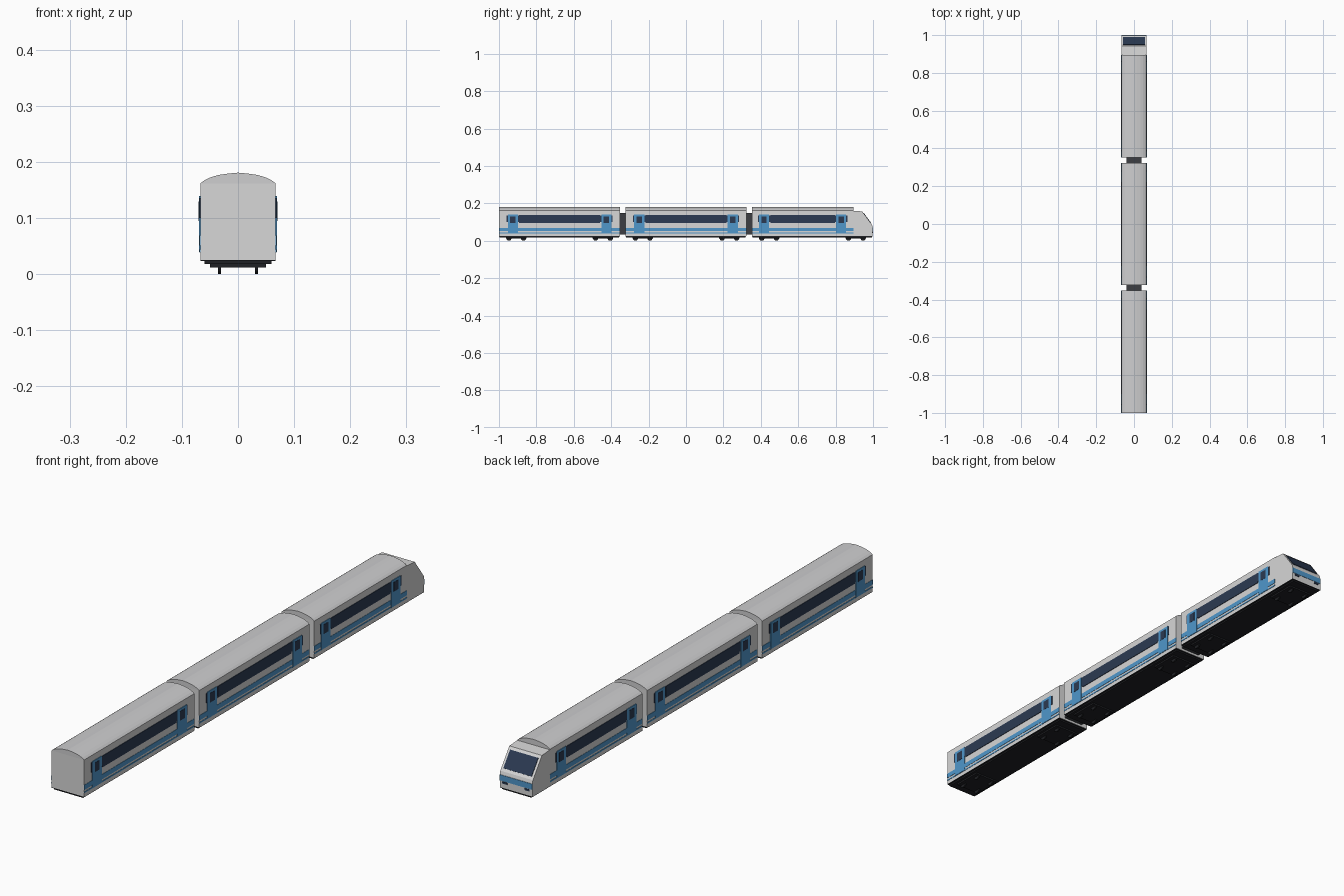
import bpy, bmesh, math
from mathutils import Matrix, Vector

if "Cube" in bpy.data.objects:
    bpy.data.objects.remove(bpy.data.objects["Cube"])


def mat(name, r, g, b):
    m = bpy.data.materials.new(name)
    m.diffuse_color = (r, g, b, 1)
    m.use_nodes = True
    m.node_tree.nodes["Principled BSDF"].inputs["Base Color"].default_value = m.diffuse_color
    return m


BODY = mat("body light grey", 0.68, 0.68, 0.68)
ROOF = mat("roof grey", 0.62, 0.62, 0.63)
BLUE = mat("stripe blue", 0.08, 0.31, 0.60)
GLASS = mat("window navy", 0.024, 0.042, 0.085)
DARK = mat("underframe black", 0.014, 0.015, 0.018)
RUBBER = mat("gangway charcoal", 0.045, 0.048, 0.055)


def finish(name, bm, material):
    bmesh.ops.recalc_face_normals(bm, faces=bm.faces)
    me = bpy.data.meshes.new(name)
    bm.to_mesh(me)
    bm.free()
    me.materials.append(material)
    ob = bpy.data.objects.new(name, me)
    bpy.context.collection.objects.link(ob)
    return ob


def box(name, xs, ys, zs, material, mirror=False):
    """Box from ranges; mirror adds the copy on the other side of x = 0."""
    bm = bmesh.new()
    for s in ((1, -1) if mirror else (1,)):
        c = Vector((s * sum(xs) / 2, sum(ys) / 2, sum(zs) / 2))
        size = (xs[1] - xs[0], ys[1] - ys[0], zs[1] - zs[0], 1)
        bmesh.ops.create_cube(bm, size=1, matrix=Matrix.Translation(c) @ Matrix.Diagonal(size))
    return finish(name, bm, material)


def prism(name, pts, axis, a, b, material):
    """Extrude a closed profile: (x, z) points along y, or (y, z) points along x."""
    bm = bmesh.new()
    vs = [bm.verts.new((p[0], a, p[1]) if axis == 'y' else (a, p[0], p[1])) for p in pts]
    f = bm.faces.new(vs)
    ext = bmesh.ops.extrude_face_region(bm, geom=[f])
    move = Vector((0, b - a, 0)) if axis == 'y' else Vector((b - a, 0, 0))
    bmesh.ops.translate(bm, vec=move, verts=[v for v in ext['geom'] if isinstance(v, bmesh.types.BMVert)])
    return finish(name, bm, material)


W = 0.067
roof_half = [(W, 0.162), (0.059, 0.168), (0.048, 0.173), (0.034, 0.177), (0.017, 0.1795)]
ROOF_PROFILE = roof_half + [(0, 0.181)] + [(-x, z) for x, z in reversed(roof_half)]


def plate(name, ys, zs, depth, material):
    box(name, (W - 0.001, W + depth), ys, zs, material, True)


def door(y):
    plate("door_surround", (y - 0.033, y + 0.033), (0.100, 0.136), 0.0015, GLASS)
    plate("door", (y - 0.027, y + 0.027), (0.040, 0.139), 0.0022, BLUE)
    plate("door_window", (y - 0.014, y + 0.014), (0.095, 0.130), 0.003, GLASS)


def bogie(y):
    box("bogie_frame", (-0.05, 0.05), (y - 0.055, y + 0.055), (0.012, 0.02), DARK)
    bm = bmesh.new()
    for x in (-0.033, 0.033):
        for dy in (-0.039, 0.039):
            bmesh.ops.create_cone(bm, cap_ends=True, segments=20, radius1=0.014, radius2=0.014, depth=0.005,
                                  matrix=Matrix.Translation((x, y + dy, 0.014)) @ Matrix.Rotation(math.pi / 2, 4, 'Y'))
    finish("wheels", bm, DARK)


def car(y0, y1, under_end, door_offset):
    mid, under_mid = (y0 + y1) / 2, (y0 + under_end) / 2
    box("car_body", (-W, W), (y0, y1), (0.025, 0.162), BODY)
    prism("car_roof", ROOF_PROFILE, 'y', y0, y1, ROOF)
    box("underframe", (-0.06, 0.06), (y0 + 0.004, under_end - 0.006), (0.018, 0.0255), DARK)
    # black floor skin covering the whole underside
    box("floor", (-W, W), (y0, under_end - 0.002), (0.0235, 0.025), DARK)
    plate("blue_stripe", (y0, y1), (0.051, 0.069), 0.0012, BLUE)
    plate("thin_stripe", (y0, y1), (0.039, 0.044), 0.0012, BLUE)
    half = door_offset - 0.033
    plate("window_band", (mid - half, mid + half), (0.095, 0.137), 0.002, GLASS)
    for s in (-1, 1):
        door(mid + s * door_offset)
        bogie(under_mid + s * 0.232)


# three cars; the last one ends in the cab
car(-1.0, -0.352, -0.352, 0.25)
car(-0.324, 0.324, 0.324, 0.25)
car(0.352, 0.895, 1.0, 0.206)

# gangways between cars
for y in (-0.338, 0.338):
    box("gangway", (-0.04, 0.04), (y - 0.015, y + 0.015), (0.033, 0.147), RUBBER)

# cab nose with sloped front
TOP, LOW = Vector((0.942, 0.157)), Vector((0.995, 0.085))
prism("cab_nose", [(0.895, 0.025), (0.998, 0.025), (0.998, 0.075), LOW, TOP, (0.895, 0.160)],
      'x', -W, W, BODY)

# windscreen plate lying on the slope
n = Vector((0.805, 0.593)) * 0.002
a, b = TOP.lerp(LOW, 0.13), TOP.lerp(LOW, 0.88)
prism("windscreen", [a - n, b - n, b + n, a + n], 'x', -0.058, 0.058, GLASS)

# cab front stripe and lamps
box("front_stripe", (-W, W), (0.996, 0.9993), (0.051, 0.072), BLUE)
box("headlight", (0.036, 0.056), (0.996, 1.0), (0.042, 0.049), GLASS, True)
